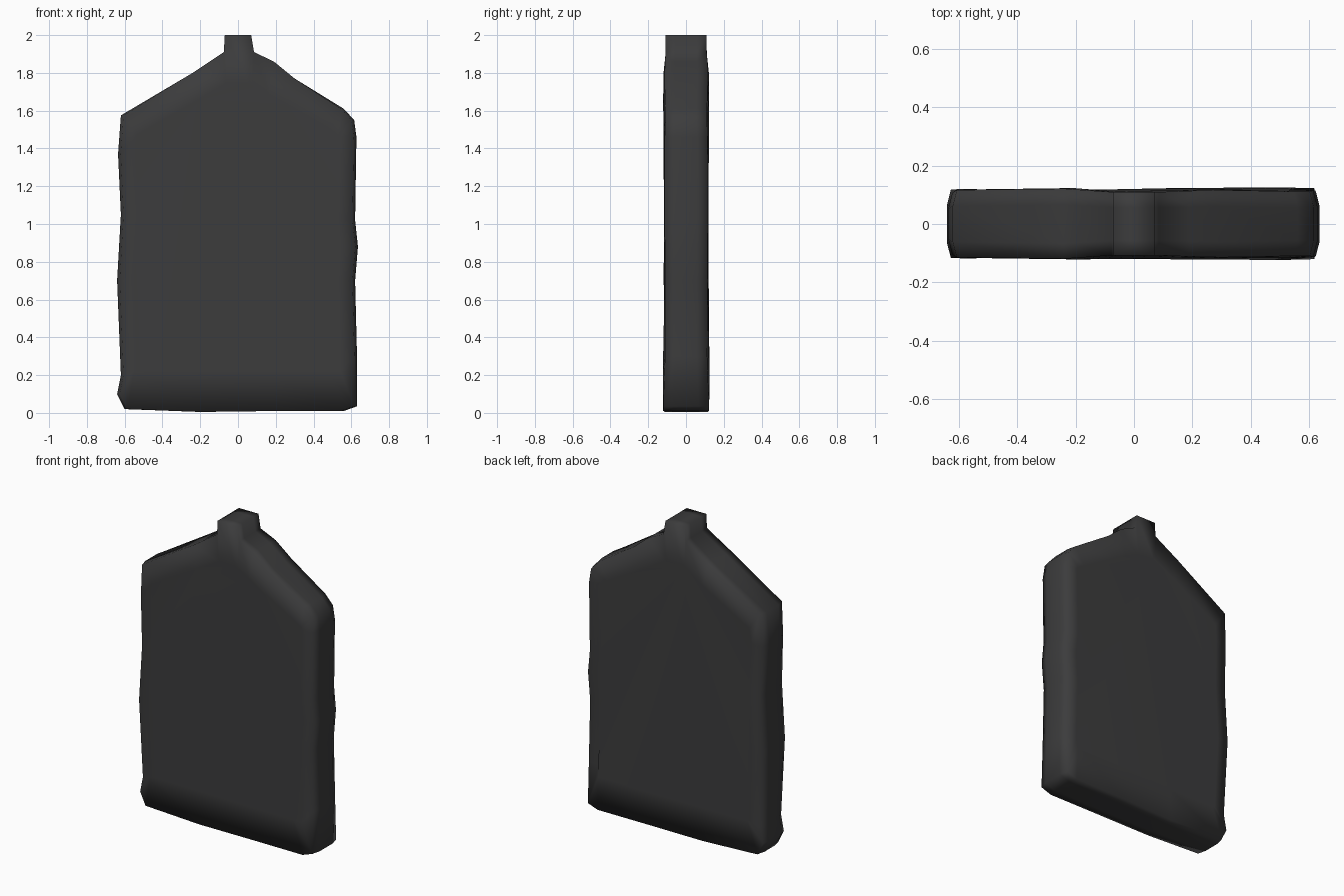
import bpy
import bmesh
import math

cube = bpy.data.objects.get("Cube")
if cube:
    bpy.data.objects.remove(cube, do_unlink=True)

# Outline of the slab, counter-clockwise seen from the front
outline = [
    (-.60, .02), (-.2, .005), (.2, .01), (.56, .01), (.63, .035), (.63, .3), (.62, .7),
    (.635, .88), (.62, 1.02), (.627, 1.46), (.615, 1.55), (.56, 1.61), (.30, 1.77),
    (.19, 1.86), (.085, 1.91), (.07, 2), (-.07, 2), (-.075, 1.91), (-.24, 1.8),
    (-.62, 1.575), (-.635, 1.37), (-.62, 1.05), (-.64, .7), (-.62, .2), (-.64, .1),
]


def inner(x, z):
    """Pull an outline point inwards, for the flat middle of a broad face."""
    roof = 1.78 - .5 * abs(x)
    return x * .86, max(.22, min(z, roof))


def wobble(x, z):
    """Slight hand-made unevenness of the thickness."""
    return .006 * math.sin(5 * z + 3 * x) + .003 * math.cos(11 * z - 2 * x)


bm = bmesh.new()


def ring(y, shape=None, inset=0):
    verts = []
    for x, z in outline:
        dy = math.copysign(abs(y) + wobble(x, z), y) if y else 0
        if z > 1.9:
            dy = y * .95
        px, pz = shape(x, z) if shape else (x, z)
        if inset and abs(px) > .5:
            px -= math.copysign(inset, px)
        verts.append(bm.verts.new((px, dy, pz)))
    return verts


# Broad faces, rounded rims and narrow sides
rings = [ring(-.115, inner), ring(-.113, inset=.014), ring(-.06),
         ring(.06), ring(.115, inset=.014), ring(.117, inner)]
count = len(outline)
for a, b in zip(rings, rings[1:]):
    for i in range(count):
        j = (i + 1) % count
        bm.faces.new((a[i], a[j], b[j], b[i]))
bm.faces.new(rings[0])
bm.faces.new(list(reversed(rings[-1])))
bmesh.ops.remove_doubles(bm, verts=bm.verts, dist=.0005)
bmesh.ops.recalc_face_normals(bm, faces=bm.faces)

mesh = bpy.data.meshes.new("slab_body")
bm.to_mesh(mesh)
bm.free()
for face in mesh.polygons:
    face.use_smooth = True
slab = bpy.data.objects.new("slab_body", mesh)
bpy.context.collection.objects.link(slab)

# Charcoal colour
colour = (.045, .045, .046, 1)
charcoal = bpy.data.materials.new("charcoal")
charcoal.use_nodes = True
charcoal.diffuse_color = colour
bsdf = charcoal.node_tree.nodes["Principled BSDF"]
bsdf.inputs["Base Color"].default_value = colour
bsdf.inputs["Roughness"].default_value = .8
mesh.materials.append(charcoal)
